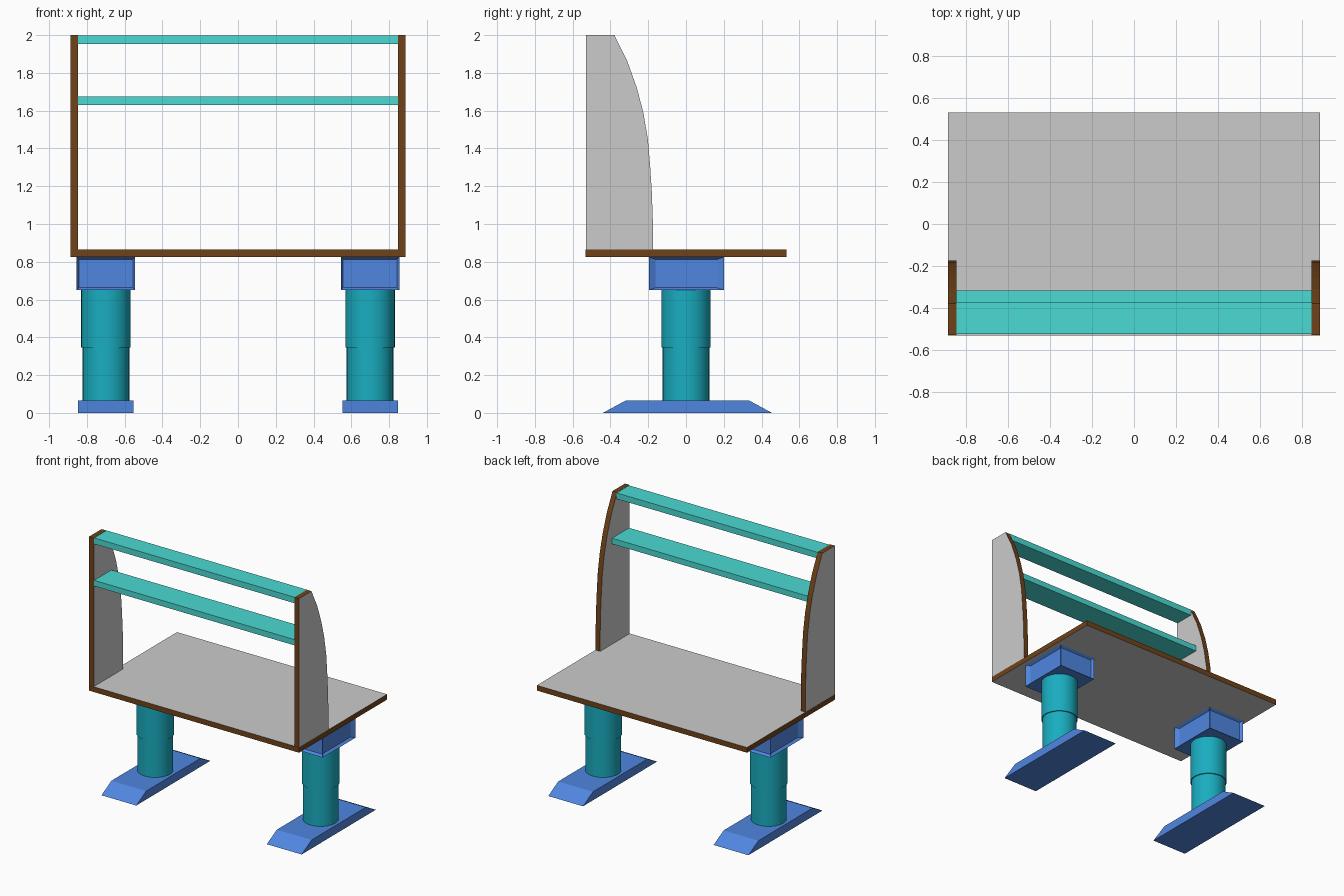
import bpy, bmesh, math
from mathutils import Vector

if "Cube" in bpy.data.objects:
    bpy.data.objects.remove(bpy.data.objects["Cube"])


def mat(name, rgb):
    m = bpy.data.materials.new(name)
    m.diffuse_color = (*rgb, 1)
    m.use_nodes = True
    m.node_tree.nodes["Principled BSDF"].inputs["Base Color"].default_value = m.diffuse_color
    return m


BROWN = mat("brown_edge", (0.16, 0.055, 0.01))
AQUA = mat("aqua", (0.07, 0.70, 0.65))
TEAL = mat("teal", (0.01, 0.42, 0.53))
BLUE = mat("blue", (0.08, 0.24, 0.75))


def finish(name, bm, mats):
    bmesh.ops.recalc_face_normals(bm, faces=bm.faces)
    me = bpy.data.meshes.new(name)
    bm.to_mesh(me)
    bm.free()
    for m in mats:
        me.materials.append(m)
    ob = bpy.data.objects.new(name, me)
    bpy.context.collection.objects.link(ob)
    return ob


def extrude_x(bm, profile, x0, x1):
    """Prism from a (y, z) profile running from x0 to x1."""
    face = bm.faces.new([bm.verts.new((x0, y, z)) for y, z in profile])
    new = bmesh.ops.extrude_face_region(bm, geom=[face])["geom"]
    verts = [g for g in new if isinstance(g, bmesh.types.BMVert)]
    bmesh.ops.translate(bm, verts=verts, vec=(x1 - x0, 0, 0))
    bmesh.ops.recalc_face_normals(bm, faces=bm.faces)


def prism(name, profile, x0, x1, m, grey_axis=None):
    """Prism; faces along grey_axis stay uncoloured."""
    bm = bmesh.new()
    extrude_x(bm, profile, x0, x1)
    if grey_axis is None:
        return finish(name, bm, [m])
    for f in bm.faces:
        f.normal_update()
        f.material_index = 0 if abs(f.normal[grey_axis]) > 0.9 else 1
    return finish(name, bm, [None, m])


def rect(y0, y1, z0, z1):
    return [(y0, z0), (y1, z0), (y1, z1), (y0, z1)]


def leg_block(name, cx):
    """Box with a recessed panel on each of its four sides."""
    bm = bmesh.new()
    extrude_x(bm, rect(-0.197, 0.2, 0.65, 0.825), cx - 0.155, cx + 0.155)
    for f in [f for f in bm.faces if abs(f.normal.z) < 0.5]:
        n = f.normal.copy()
        c = f.calc_center_median()
        bmesh.ops.inset_individual(bm, faces=[f], thickness=0.018)
        for v in f.verts:
            if abs(n.x) > 0.5:
                v.co.y = c.y + (v.co.y - c.y) * 0.158 / 0.18
            v.co -= n * 0.02
    return finish(name, bm, [BLUE])


def column(name, cx, r, z0, z1):
    bpy.ops.mesh.primitive_cylinder_add(vertices=32, radius=r, depth=z1 - z0,
                                        location=(cx, 0, (z0 + z1) / 2))
    ob = bpy.context.object
    ob.name = name
    ob.data.materials.append(TEAL)
    bpy.ops.object.shade_smooth_by_angle(angle=math.radians(30))


# Desktop: grey faces with brown edging
prism("desktop", rect(-0.532, 0.532, 0.824, 0.864), -0.888, 0.888, BROWN, 2)

# Shelves between the side panels
prism("top_shelf", rect(-0.525, -0.375, 1.952, 1.998), -0.85, 0.85, AQUA)
prism("lower_shelf", rect(-0.525, -0.318, 1.63, 1.674), -0.85, 0.85, AQUA)

# Side panel outline with a curved rear edge
panel = [(-0.53, 0.864), (-0.175, 0.864), (-0.175, 1.0), (-0.181, 1.17),
         (-0.190, 1.31), (-0.202, 1.45), (-0.226, 1.59), (-0.260, 1.72),
         (-0.310, 1.86), (-0.38, 2.0), (-0.53, 2.0)]
foot = [(-0.44, 0), (0.455, 0), (0.335, 0.065), (-0.32, 0.065)]

for side, s in (("left", -1), ("right", 1)):
    # Side panel
    x0, x1 = sorted((s * 0.848, s * 0.887))
    prism(side + "_side_panel", panel, x0, x1, BROWN, 0)
    # Leg: foot, two-part column and top block
    cx = s * 0.699
    prism(side + "_foot", foot, cx - 0.147, cx + 0.147, BLUE)
    column(side + "_lower_column", cx, 0.124, 0.06, 0.35)
    column(side + "_upper_column", cx, 0.131, 0.345, 0.66)
    leg_block(side + "_leg_block", cx)
